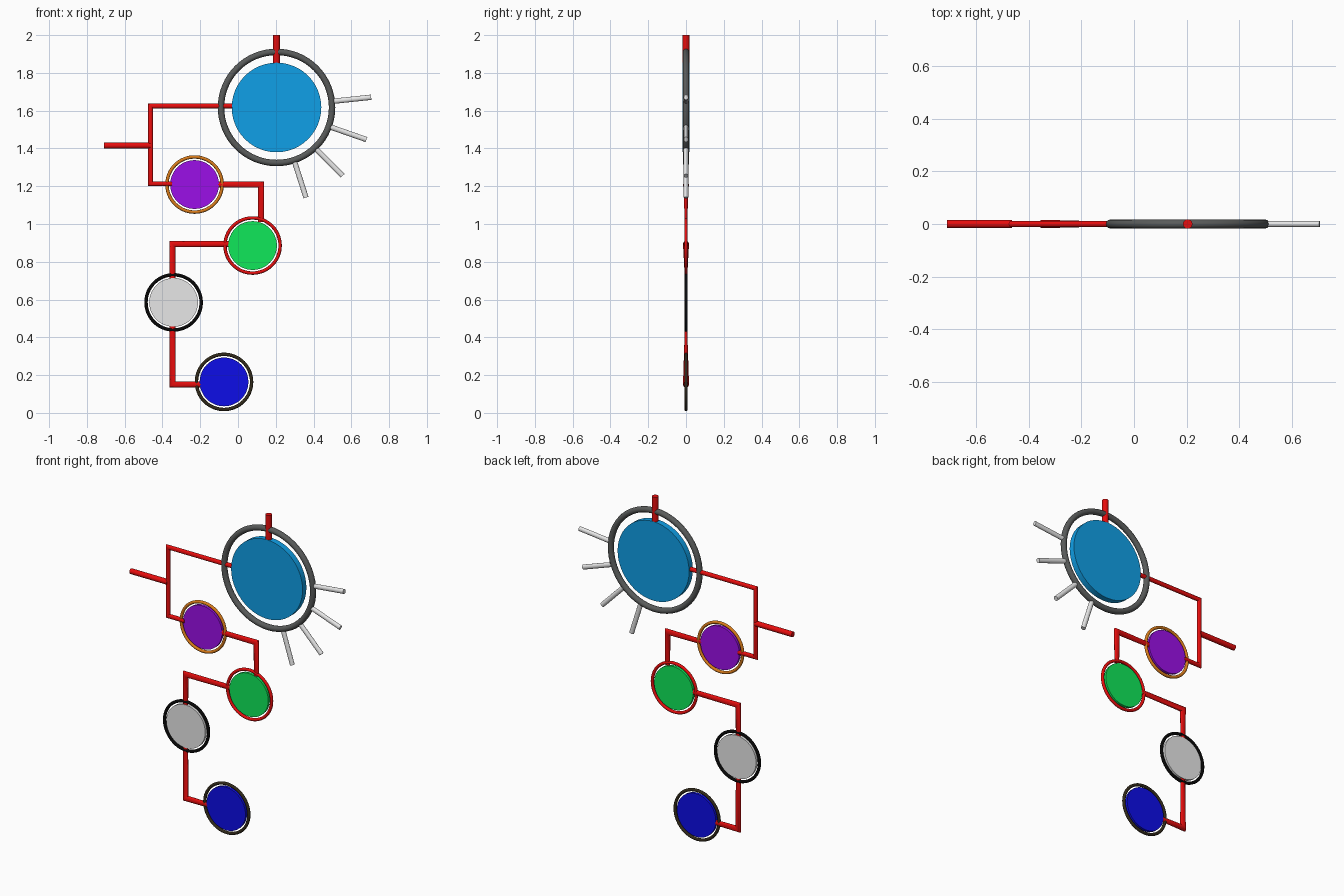
import bpy, bmesh, math
from mathutils import Vector

if "Cube" in bpy.data.objects:
    bpy.data.objects.remove(bpy.data.objects["Cube"])


def material(name, *rgb):
    m = bpy.data.materials.new(name)
    m.use_nodes = True
    m.diffuse_color = (*rgb, 1)
    m.node_tree.nodes["Principled BSDF"].inputs["Base Color"].default_value = (*rgb, 1)
    return m


RED = material("red", 0.8, 0.004, 0.004)
SKY = material("sky blue", 0.005, 0.35, 0.8)
STEEL = material("dark grey", 0.1, 0.105, 0.103)
PALE = material("pale grey", 0.8, 0.8, 0.8)
ORANGE = material("orange", 0.7, 0.2, 0.01)
PURPLE = material("purple", 0.33, 0.005, 0.8)
GREEN = material("green", 0.005, 0.8, 0.1)
BLACK = material("black", 0.002, 0.002, 0.002)
BROWN = material("dark brown", 0.03, 0.022, 0.01)
BLUE = material("deep blue", 0.004, 0.004, 0.8)


def finish(obj, name, mat):
    obj.name = name
    obj.data.materials.append(mat)
    bpy.ops.object.select_all(action="DESELECT")
    obj.select_set(True)
    bpy.context.view_layer.objects.active = obj
    bpy.ops.object.shade_smooth_by_angle(angle=math.radians(40))


def medallion(name, x, z, disc_r, half, ring_r, tube, disc_mat, ring_mat):
    """Flat disc facing front, with a loose ring around it."""
    turn = (math.pi / 2, 0, 0)
    bpy.ops.mesh.primitive_cylinder_add(vertices=48, radius=disc_r, depth=2 * half,
                                        location=(x, 0, z), rotation=turn)
    finish(bpy.context.object, name + "_disc", disc_mat)
    bpy.ops.mesh.primitive_torus_add(major_radius=ring_r, minor_radius=tube,
                                     major_segments=64, minor_segments=12,
                                     location=(x, 0, z), rotation=turn)
    finish(bpy.context.object, name + "_ring", ring_mat)


def rod(name, points, width, depths, mat, sides=16):
    """Round rod along a mitred path in the x-z plane; depths are half sizes in y."""
    pts = [Vector((x, 0, z)) for x, z in points]
    side = Vector((0, 1, 0))
    normals = [(b - a).normalized().cross(side) for a, b in zip(pts, pts[1:])]
    bm = bmesh.new()
    loops = []
    for i, p in enumerate(pts):
        before, after = normals[max(i - 1, 0)], normals[min(i, len(normals) - 1)]
        mitre = (before + after) / (1 + before.dot(after))
        loops.append([bm.verts.new(p + mitre * width * math.cos(t) + side * depths[i] * math.sin(t))
                      for t in (math.tau * k / sides for k in range(sides))])
    for a, b in zip(loops, loops[1:]):
        for k in range(sides):
            n = (k + 1) % sides
            bm.faces.new((a[k], a[n], b[n], b[k]))
    bm.faces.new(loops[0])
    bm.faces.new(loops[-1])
    bmesh.ops.recalc_face_normals(bm, faces=bm.faces)
    mesh = bpy.data.meshes.new(name)
    bm.to_mesh(mesh)
    bm.free()
    obj = bpy.data.objects.new(name, mesh)
    bpy.context.collection.objects.link(obj)
    finish(obj, name, mat)


# Discs and rings
medallion("main", 0.204, 1.617, 0.237, 0.018, 0.294, 0.017, SKY, STEEL)
for name, x, z, disc_mat, ring_mat in (
        ("upper", -0.23, 1.209, PURPLE, ORANGE),
        ("middle", 0.077, 0.886, GREEN, RED),
        ("lower", -0.341, 0.585, PALE, BLACK),
        ("bottom", -0.074, 0.164, BLUE, BROWN)):
    medallion(name, x, z, 0.129, 0.008, 0.146, 0.009, disc_mat, ring_mat)

# Red connecting rods
rod("top_post", [(0.204, 1.84), (0.204, 2.0)], 0.018, (0.018, 0.018), RED)
rod("side_stub", [(-0.71, 1.415), (-0.463, 1.415)], 0.016, (0.016, 0.016), RED)
rod("upper_bracket", [(-0.02, 1.625), (-0.463, 1.625), (-0.463, 1.213), (-0.35, 1.213)],
    0.013, (0.012, 0.012, 0.012, 0.012), RED)
rod("middle_link", [(-0.11, 1.209), (0.122, 1.209), (0.122, 1.01)], 0.016,
    (0.008, 0.015, 0.006), RED)
rod("lower_link", [(-0.045, 0.894), (-0.347, 0.894), (-0.347, 0.71)], 0.016,
    (0.008, 0.016, 0.006), RED)
rod("bottom_link", [(-0.347, 0.46), (-0.347, 0.151), (-0.195, 0.151)], 0.016,
    (0.006, 0.016, 0.008), RED)

# Pale rays fanning out from the main ring
for i, (start, end) in enumerate((
        ((0.505, 1.65), (0.705, 1.671)),
        ((0.485, 1.515), (0.68, 1.447)),
        ((0.413, 1.398), (0.554, 1.255)),
        ((0.30, 1.328), (0.36, 1.14)))):
    rod("ray_%d" % (i + 1), [start, end], 0.014, (0.012, 0.012), PALE)
